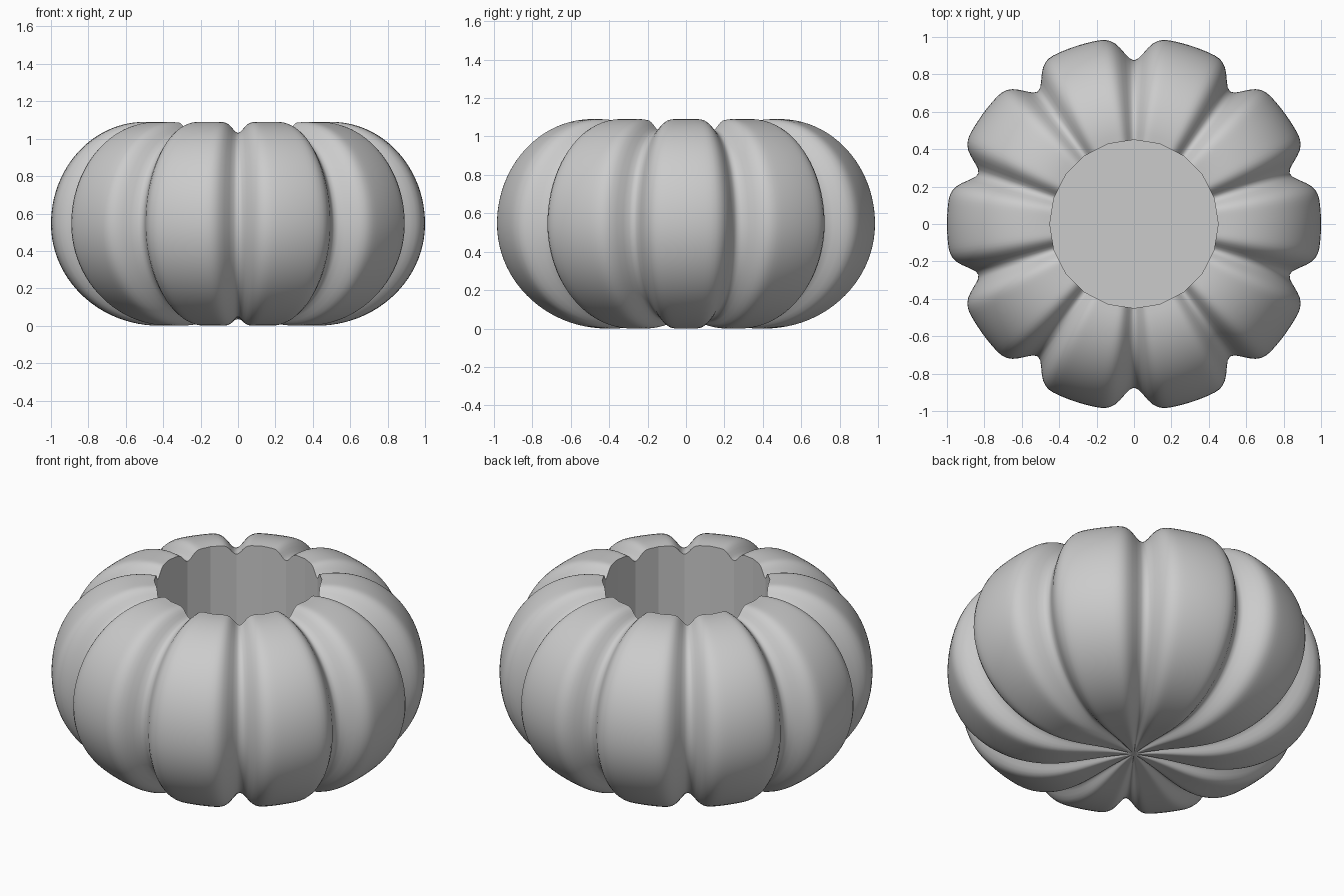
import bpy
import bmesh
from math import sin, cos, pi, radians

cube = bpy.data.objects.get("Cube")
if cube:
    bpy.data.objects.remove(cube, do_unlink=True)

RIBS = 10
STEPS = 240            # points around the body
SIDES = 20             # flat sides of the carved opening
HOLE_R = 0.45
FLOOR_Z = 0.2
MID_Z = 0.545


def groove(a):
    """0 on the crest of a rib, 1 in the valley between two ribs."""
    return abs(sin(RIBS / 2 * a)) ** 10


def hole_radius(a):
    """Radius of the many-sided opening at angle a."""
    half = pi / SIDES
    return HOLE_R * cos(half) / cos(a % (2 * half) - half)


def profile():
    """Points (radius, height, normal) of a rib crest, bottom to top."""
    pts = []
    for i in range(1, 10):                       # dimple under the base
        u = i / 10
        pts.append((0.42 * u, 0.035 * (1 - u * u) ** 2, 0, -1))
    for i in range(49):                          # rounded outside
        phi = radians(-90 + 185.7 * i / 48)
        core = 0.42 if phi < 0 else 0.5
        pts.append((core + (1 - core) * cos(phi), MID_Z * (1 + sin(phi)),
                    cos(phi), sin(phi)))
    return pts


grey = bpy.data.materials.new("Plain Grey")
grey.use_nodes = True
colour = (0.6, 0.6, 0.6, 1)
grey.diffuse_color = colour
grey.node_tree.nodes["Principled BSDF"].inputs["Base Color"].default_value = colour

bm = bmesh.new()
angles = [2 * pi * k / STEPS for k in range(STEPS)]


def bridge(low, high, smooth):
    for k in range(STEPS):
        n = (k + 1) % STEPS
        bm.faces.new((low[k], low[n], high[n], high[k])).smooth = smooth


# Ribbed skin
rings = []
pts = profile()
for i, (r, z, nr, nz) in enumerate(pts):
    ring = []
    for a in angles:
        depth = 0.125 * r * groove(a)
        rad = hole_radius(a) if i == len(pts) - 1 else r - nr * depth
        ring.append(bm.verts.new((rad * cos(a), rad * sin(a), z - nz * depth)))
    rings.append(ring)
for low, high in zip(rings, rings[1:]):
    bridge(low, high, True)

# Centre of the base
tip = bm.verts.new((0, 0, 0.035))
for k in range(STEPS):
    bm.faces.new((tip, rings[0][(k + 1) % STEPS], rings[0][k])).smooth = True

# Carved opening: straight flat-sided wall and level floor
bottom = [bm.verts.new((v.co.x, v.co.y, FLOOR_Z)) for v in rings[-1]]
bridge(rings[-1], bottom, False)
bm.faces.new(bottom).smooth = False

mesh = bpy.data.meshes.new("pumpkin_bowl")
bm.to_mesh(mesh)
bm.free()
mesh.materials.append(grey)
bowl = bpy.data.objects.new("pumpkin_bowl", mesh)
bpy.context.collection.objects.link(bowl)
